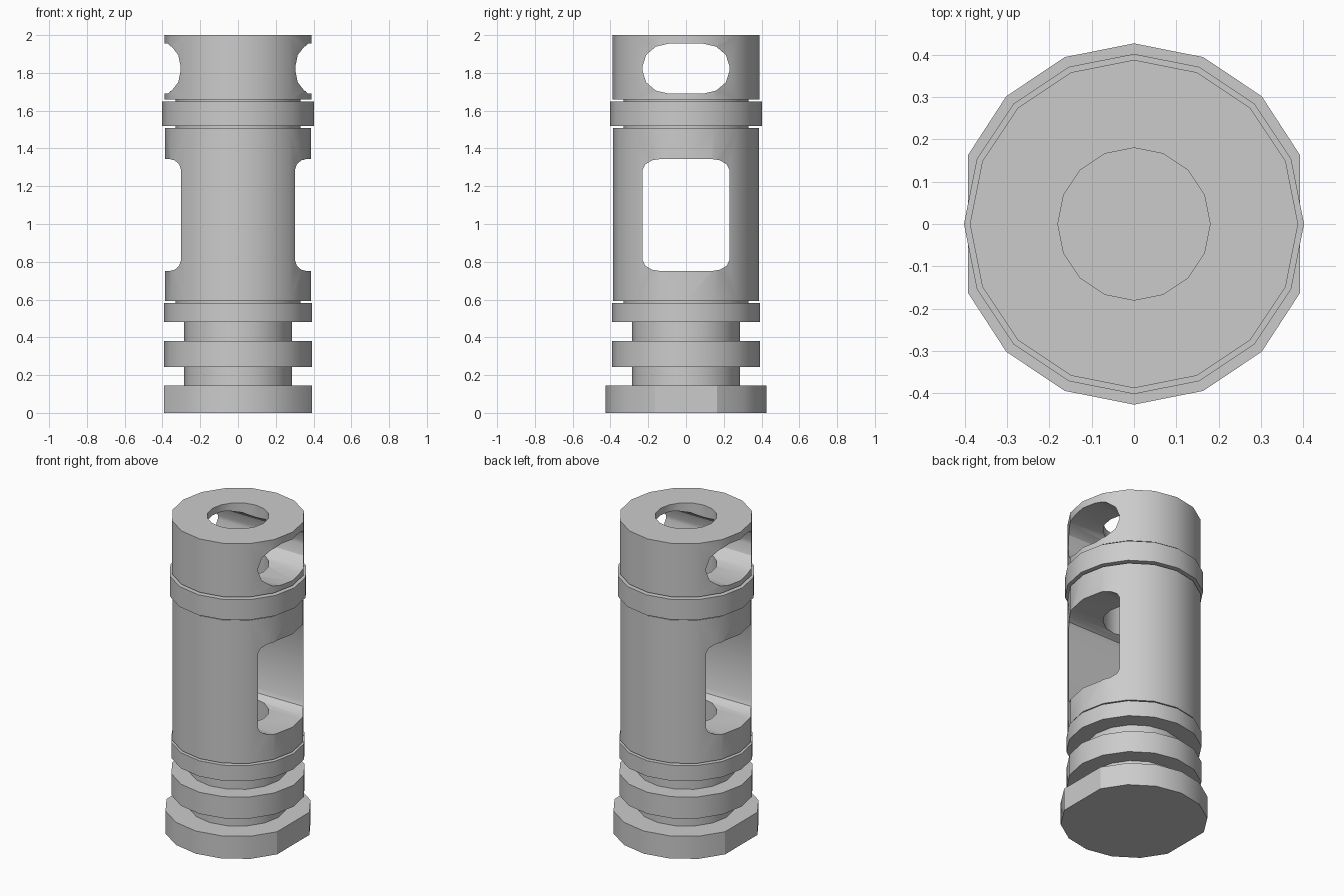
import bpy, bmesh
from math import sin, cos, pi, radians

if "Cube" in bpy.data.objects:
    bpy.data.objects.remove(bpy.data.objects["Cube"])

SEGS = 16


def make_object(name, bm):
    bmesh.ops.recalc_face_normals(bm, faces=bm.faces)
    mesh = bpy.data.meshes.new(name)
    bm.to_mesh(mesh)
    bm.free()
    obj = bpy.data.objects.new(name, mesh)
    bpy.context.collection.objects.link(obj)
    return obj


def lathe(name, profile, flat_top=None):
    """Solid of revolution from (radius, z); flat_top adds wrench flats below that z."""
    bm = bmesh.new()
    rings = []
    for r, z in profile:
        ring = []
        for i in range(SEGS):
            a = 2 * pi * i / SEGS
            x = r * cos(a)
            if flat_top is not None and z <= flat_top:
                x = max(-0.392, min(0.392, x))
            ring.append(bm.verts.new((x, r * sin(a), z)))
        rings.append(ring)
    for lo, hi in zip(rings, rings[1:]):
        for i in range(SEGS):
            j = (i + 1) % SEGS
            bm.faces.new((lo[i], lo[j], hi[j], hi[i]))
    bm.faces.new(rings[0])
    bm.faces.new(rings[-1])
    return make_object(name, bm)


def slot(name, half_w, z0, z1, ry, rz):
    """Slot with coarse rounded corners running right through the body along x."""
    bm = bmesh.new()
    pts = []
    for k, (sy, sz) in enumerate(((1, 1), (-1, 1), (-1, -1), (1, -1))):
        cy = sy * (half_w - ry)
        cz = z1 - rz if sz > 0 else z0 + rz
        for i in range(4):
            a = k * pi / 2 + i * pi / 6
            pts.append((cy + ry * cos(a), cz + rz * sin(a)))
    ends = [[bm.verts.new((x, y, z)) for y, z in pts] for x in (-0.6, 0.6)]
    bm.faces.new(ends[0])
    bm.faces.new(ends[1])
    n = len(pts)
    for i in range(n):
        j = (i + 1) % n
        bm.faces.new((ends[0][i], ends[0][j], ends[1][j], ends[1][i]))
    return make_object(name, bm)


# Turned body: flanged base, two necks, collars and narrow grooves
body = lathe("ported_barrel_body", [
    (0.427, 0.0), (0.427, 0.145),
    (0.285, 0.145), (0.285, 0.242),
    (0.392, 0.242), (0.392, 0.38),
    (0.285, 0.38), (0.285, 0.482),
    (0.393, 0.482), (0.393, 0.582),
    (0.33, 0.582), (0.33, 0.592),
    (0.386, 0.592), (0.386, 1.508),
    (0.33, 1.508), (0.33, 1.518),
    (0.402, 1.518), (0.402, 1.648),
    (0.33, 1.648), (0.33, 1.658),
    (0.388, 1.658), (0.388, 2.0)], flat_top=0.146)

# Blind centre bore and the two side ports
cutters = [
    lathe("bore_cutter", [(0.18, 0.03), (0.18, 2.1)]),
    slot("upper_port_cutter", 0.23, 1.69, 1.955, 0.14, 0.12),
    slot("lower_port_cutter", 0.23, 0.75, 1.345, 0.10, 0.06),
]
bpy.context.view_layer.objects.active = body
body.select_set(True)
for c in cutters:
    mod = body.modifiers.new(c.name, 'BOOLEAN')
    mod.operation = 'DIFFERENCE'
    mod.solver = 'EXACT'
    mod.object = c
    bpy.ops.object.modifier_apply(modifier=mod.name)
    bpy.data.objects.remove(c)

# Smooth barrel, crisp steps and wrench flats
bpy.ops.object.shade_smooth_by_angle(angle=radians(31))
